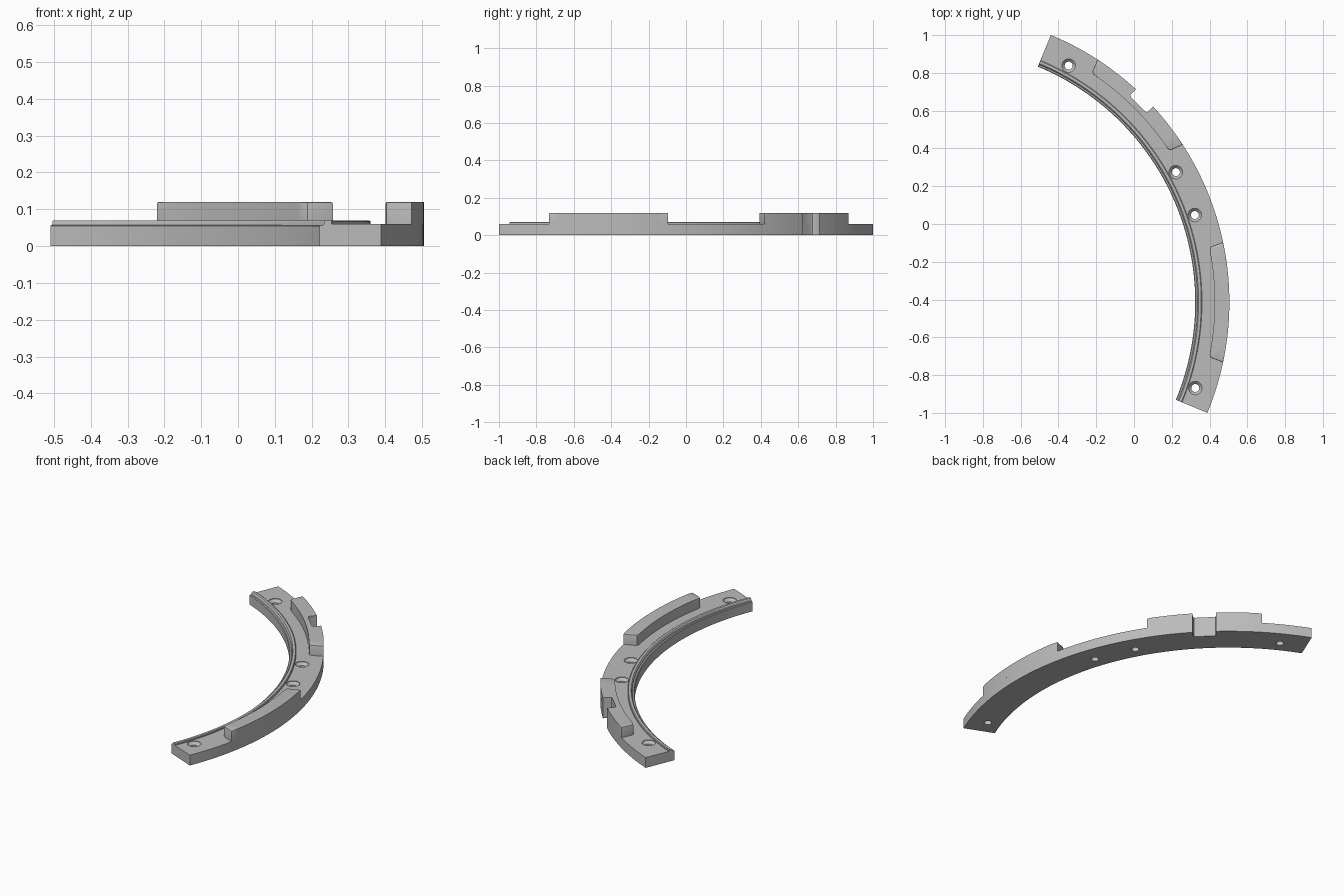
import bpy, bmesh
from math import radians, cos, sin, pi
from mathutils import Vector

if "Cube" in bpy.data.objects:
    bpy.data.objects.remove(bpy.data.objects["Cube"])

CX, CY = -1.026, -0.414            # centre of the arc
R_IN, R_OUT = 1.35, 1.531
BASE_TOP, BLOCK_TOP = 0.06, 0.12

grey = bpy.data.materials.new("plain grey")
grey.use_nodes = True
grey.diffuse_color = (0.5, 0.5, 0.5, 1)
grey.node_tree.nodes["Principled BSDF"].inputs["Base Color"].default_value = grey.diffuse_color


def polar(r, deg, z=0.0):
    a = radians(deg)
    return Vector((CX + r * cos(a), CY + r * sin(a), z))


def finish(name, bm):
    bmesh.ops.recalc_face_normals(bm, faces=bm.faces)
    mesh = bpy.data.meshes.new(name)
    bm.to_mesh(mesh)
    bm.free()
    mesh.materials.append(grey)
    obj = bpy.data.objects.new(name, mesh)
    bpy.context.collection.objects.link(obj)
    return obj


def loft(bm, rings):
    """Skin a list of closed rings and cap both ends."""
    rings = [[bm.verts.new(p) for p in ring] for ring in rings]
    n = len(rings[0])
    for a, b in zip(rings, rings[1:]):
        for i in range(n):
            j = (i + 1) % n
            bm.faces.new((a[i], a[j], b[j], b[i]))
    bm.faces.new(rings[0])
    bm.faces.new(rings[-1])


def prism(bm, footprint, z0, z1):
    loft(bm, [[polar(r, a, z) for r, a in footprint] for z in (z0, z1)])


def cut(obj, cutter):
    mod = obj.modifiers.new("cut", 'BOOLEAN')
    mod.operation, mod.solver, mod.object = 'DIFFERENCE', 'EXACT', cutter
    activate(obj)
    bpy.ops.object.modifier_apply(modifier=mod.name)


def activate(obj):
    bpy.ops.object.select_all(action='DESELECT')
    obj.select_set(True)
    bpy.context.view_layer.objects.active = obj


# Curved base: section with a small raised lip beside the inner edge
section = [(R_IN, 0), (R_IN, 0.054), (1.354, 0.057), (1.362, 0.057),
           (1.364, 0.066), (1.368, 0.07), (1.382, 0.07), (1.386, 0.067),
           (1.386, BASE_TOP), (R_OUT, BASE_TOP), (R_OUT, 0)]
bm = bmesh.new()
loft(bm, [[polar(r, -22.5 + k, z) for r, z in section] for k in range(91)])
base = finish("curved_base", bm)


# Raised blocks on the outer edge, with rounded inner corners
def block(name, mid):
    corner = [(R_OUT, 12), (1.47, 11.65), (1.458, 11.45), (1.453, 10.9)]
    footprint = [(R_OUT, mid + k) for k in range(-12, 12)]
    footprint += [(r, mid + a) for r, a in corner]
    footprint += [(1.453, mid - k) for k in range(-10, 11)]
    footprint += [(r, mid - a) for r, a in corner[:0:-1]]
    bm = bmesh.new()
    prism(bm, footprint, BASE_TOP, BLOCK_TOP)
    rim = [e for e in bm.edges if all(v.co.z > BLOCK_TOP - 0.001 for v in e.verts)]
    bmesh.ops.bevel(bm, geom=rim, offset=0.005, segments=2, profile=0.5, affect='EDGES')
    return finish(name, bm)


front_block = block("front_block", 0)
back_block = block("back_block", 45)

# Notch through the outer edge of the back block and the base
bm = bmesh.new()
half = [(1.6, 2.4), (1.492, 2.45), (1.485, 2.3), (1.482, 2.0)]
prism(bm, [(r, 45 + a) for r, a in half] + [(r, 45 - a) for r, a in half[::-1]], -0.1, 0.2)
notch = finish("notch_cutter", bm)

# Countersunk screw holes
bm = bmesh.new()
for deg in (-18.6, 18.9, 28.9, 61.5):
    centre = polar(1.425, deg)
    loft(bm, [[centre + Vector((r * cos(t * pi / 16), r * sin(t * pi / 16), z)) for t in range(32)]
              for r, z in ((0.021, -0.05), (0.021, 0.042), (0.036, BASE_TOP - 0.003), (0.036, 0.09))])
holes = finish("hole_cutter", bm)

cut(base, holes)
cut(base, notch)
cut(back_block, notch)
for cutter in (notch, holes):
    bpy.data.objects.remove(cutter)

for obj in (base, front_block, back_block):
    activate(obj)
    bpy.ops.object.shade_smooth_by_angle(angle=radians(30))
